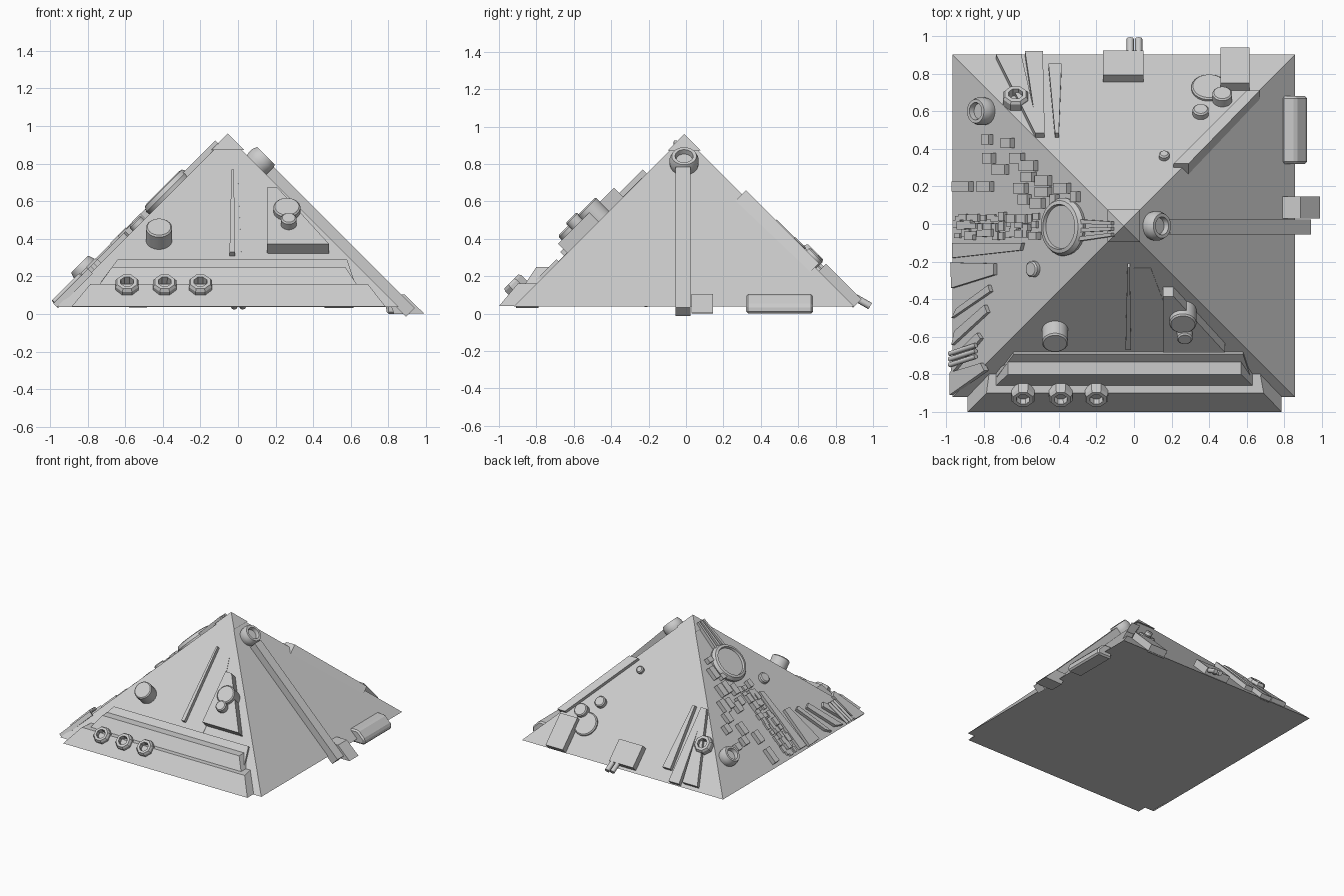
import bpy, bmesh, math, random
from mathutils import Vector

if "Cube" in bpy.data.objects:
    bpy.data.objects.remove(bpy.data.objects["Cube"])

random.seed(4)
CX, CY, APEX, BASE = -0.055, -0.01, 0.948, 0.037
OUT = {'front': Vector((0, -1, 0)), 'back': Vector((0, 1, 0)),
       'left': Vector((-1, 0, 0)), 'right': Vector((1, 0, 0))}


def finish(name, bm, smooth=False):
    bmesh.ops.recalc_face_normals(bm, faces=bm.faces)
    me = bpy.data.meshes.new(name)
    bm.to_mesh(me)
    bm.free()
    if smooth:
        me.shade_smooth()
        me.set_sharp_from_angle(angle=math.radians(35))
    ob = bpy.data.objects.new(name, me)
    bpy.context.collection.objects.link(ob)
    return ob


def on_face(face, x, y, n=0.0):
    """Point above a sloping side, from its plan position and normal height."""
    o = OUT[face]
    d = (x - CX) * o.x + (y - CY) * o.y
    return Vector((x, y, APEX - d)) + (o + Vector((0, 0, 1))).normalized() * n


def loft(name, loop_a, loop_b):
    bm = bmesh.new()
    a = [bm.verts.new(p) for p in loop_a]
    b = [bm.verts.new(p) for p in loop_b]
    bm.faces.new(a)
    bm.faces.new(b)
    for i in range(len(a)):
        j = (i + 1) % len(a)
        bm.faces.new((a[i], a[j], b[j], b[i]))
    return finish(name, bm)


def slab(name, face, pts, n1, n0=-0.01):
    return loft(name, [on_face(face, x, y, n0) for x, y in pts],
                [on_face(face, x, y, n1) for x, y in pts])


def block(name, face, x0, x1, y0, y1, n1):
    return slab(name, face, [(x0, y0), (x1, y0), (x1, y1), (x0, y1)], n1)


def lathe(name, face, x, y, profile, segs=24):
    """Revolve (radius, height) points about the side's normal."""
    o = OUT[face]
    n = (o + Vector((0, 0, 1))).normalized()
    t = o.cross(Vector((0, 0, 1)))
    s = n.cross(t)
    c = on_face(face, x, y)
    bm = bmesh.new()
    rings = []
    for r, h in profile:
        rings.append([bm.verts.new(c + n * h + r * (t * math.cos(a) + s * math.sin(a)))
                      for a in [2 * math.pi * (k + 0.5) / segs for k in range(segs)]])
    for p, q in zip(rings, rings[1:]):
        for k in range(segs):
            m = (k + 1) % segs
            bm.faces.new((p[k], p[m], q[m], q[k]))
    bm.faces.new(rings[0])
    bm.faces.new(rings[-1])
    return finish(name, bm, segs > 8)


def stud(name, face, x, y, r, n1):
    return lathe(name, face, x, y, [(r, -0.01), (r, n1 - 0.008), (r - 0.008, n1)])


def nut(name, face, x, y, r, n0, n1):
    return lathe(name, face, x, y, [(r, n0), (r, n1 - 0.015), (r * 0.85, n1),
                                    (r * 0.55, n1), (r * 0.5, n0 + 0.01)], 8)


def barrel(name, face, x, y, r, h):
    return lathe(name, face, x, y, [(r * 0.9, -0.02), (r, h * 0.25), (r, h * 0.6), (r * 0.85, h),
                                    (r * 0.62, h), (r * 0.55, h * 0.6)])


def rod(name, p, q, r):
    cu = bpy.data.curves.new(name, 'CURVE')
    cu.dimensions = '3D'
    cu.bevel_depth = r
    cu.bevel_resolution = 2
    cu.use_fill_caps = True
    sp = cu.splines.new('POLY')
    sp.points.add(1)
    sp.points[0].co = (*p, 1)
    sp.points[1].co = (*q, 1)
    bpy.context.collection.objects.link(bpy.data.objects.new(name, cu))


def pyramid(name, half, z0, z1):
    bm = bmesh.new()
    b = [bm.verts.new((CX + half * i, CY + half * j, z0)) for i, j in ((-1, -1), (1, -1), (1, 1), (-1, 1))]
    t = bm.verts.new((CX, CY, z1))
    bm.faces.new(b)
    for i in range(4):
        bm.faces.new((b[i], b[(i + 1) % 4], t))
    finish(name, bm)


# main body and capstone
pyramid('pyramid_body', APEX - BASE, BASE, APEX)
pyramid('capstone', 0.087, 0.873, 0.96)


# front: stepped ledges, profile of (y, z, left x, right x)
def ledge(name, prof):
    loft(name, [(l, y, z) for y, z, l, r in prof], [(r, y, z) for y, z, l, r in prof])


ledge('lower_ledge', [(-1.0, 0.04, -0.885, 0.785), (-0.90, 0.16, -0.785, 0.69),
                      (-0.79, 0.16, -0.77, 0.67), (-0.90, 0.04, -0.885, 0.785)])
ledge('upper_ledge', [(-0.86, 0.16, -0.735, 0.63), (-0.80, 0.25, -0.67, 0.57),
                      (-0.735, 0.25, -0.67, 0.57), (-0.78, 0.16, -0.735, 0.63)])
slab('ledge_backplate', 'front', [(-0.73, -0.80), (0.62, -0.80), (0.58, -0.68), (-0.64, -0.68)], 0.018)
for x in (-0.59, -0.39, -0.20):
    nut('front_nut', 'front', x, -0.86, 0.067, 0.03, 0.105)

# front: fittings
stud('front_cylinder', 'front', -0.42, -0.565, 0.07, 0.10)
slab('front_blade', 'front', [(-0.035, -0.21), (-0.022, -0.21), (-0.016, -0.65), (-0.045, -0.65)], 0.03)
slab('front_panel', 'front', [(0.0, -0.235), (0.09, -0.235), (0.16, -0.42), (0.16, -0.69), (0.02, -0.69)], 0.003)
slab('front_wedge', 'front', [(0.155, -0.335), (0.21, -0.335), (0.485, -0.635), (0.155, -0.635)], 0.07)
stud('wedge_disc', 'front', 0.26, -0.46, 0.072, 0.105)
stud('wedge_knob', 'front', 0.27, -0.53, 0.042, 0.12)

# right: central rail, top barrel and foot boxes
block('right_rail', 'right', 0.15, 0.90, -0.055, 0.025, 0.057)
barrel('rail_barrel', 'right', 0.10, -0.01, 0.078, 0.07)
foot = [(0.79, 0.105), (0.885, 0.105), (0.99, 0.003), (0.83, 0.0)]
loft('small_foot', [(x, 0.03, z) for x, z in foot], [(x, 0.145, z) for x, z in foot])
foot = [(0.785, 0.105), (0.86, 0.105), (0.92, 0.045), (0.92, 0.0), (0.79, 0.0)]
large = loft('large_foot', [(x, 0.32, z) for x, z in foot], [(x, 0.68, z) for x, z in foot])
bev = large.modifiers.new('bevel', 'BEVEL')
bev.width = 0.012

# back right ridge beam
slab('ridge_beam', 'back', [(0.21, 0.30), (0.29, 0.30), (0.67, 0.69), (0.60, 0.69)], 0.03, -0.05)

# back: boxes, pipes and studs
block('back_box', 'back', -0.165, 0.05, 0.755, 0.885, 0.055)
for x in (-0.02, 0.025):
    rod('back_pipe', (x, 0.88, 0.10), (x, 0.985, 0.04), 0.019)
block('back_corner_box', 'back', 0.46, 0.615, 0.71, 0.90, 0.055)
stud('back_disc', 'back', 0.40, 0.72, 0.095, 0.02)
stud('back_stud', 'back', 0.47, 0.66, 0.053, 0.055)
stud('back_stud', 'back', 0.355, 0.585, 0.043, 0.04)
stud('back_stud', 'back', 0.16, 0.355, 0.028, 0.03)
for a, b, lo, c, d in ((-0.735, -0.60, 0.88, -0.525, -0.505), (-0.58, -0.485, 0.895, -0.515, -0.475),
                       (-0.455, -0.385, 0.83, -0.42, -0.40)):
    slab('back_plank', 'back', [(a, lo), (b, lo), (d, 0.46), (c, 0.46)], 0.035)
nut('back_nut', 'back', -0.63, 0.65, 0.072, 0.0, 0.06)

# left: large dish with prongs
lathe('left_dish', 'left', -0.365, -0.015, [(0.15, -0.01), (0.155, 0.02), (0.14, 0.045),
                                            (0.12, 0.05), (0.115, 0.032)], 32)
for y in (-0.045, -0.015, 0.015):
    slab('dish_prong', 'left', [(-0.30, y * 1.6 - 0.022), (-0.10, y - 0.02),
                                (-0.10, y - 0.002), (-0.30, y * 1.6 + 0.002)], 0.03)
barrel('left_barrel', 'left', -0.79, 0.6, 0.075, 0.075)
stud('left_stud', 'left', -0.53, -0.24, 0.043, 0.03)

# left: blocky surface detail
for x, y, w in ((-.78, .45, .06), (-.77, .35, .07), (-.67, .43, .07), (-.71, .29, .09), (-.91, .20, .11),
                (-.79, .20, .09), (-.62, .35, .08), (-.56, .31, .10), (-.56, .25, .08), (-.60, .19, .08),
                (-.48, .23, .09), (-.48, .17, .09), (-.38, .19, .09), (-.31, .145, .05), (-.58, .13, .07),
                (-.51, .11, .08), (-.42, .13, .05)):
    block('left_block', 'left', x - w / 2 + 0.02, x + w / 2, y - 0.027, y + 0.027, 0.035)
for i in range(13):
    for j in range(3):
        x = -0.93 + i * 0.034 + random.uniform(-0.008, 0.008)
        y = -0.055 + j * 0.045 + random.uniform(-0.01, 0.01)
        w, h = random.uniform(0.01, 0.024), random.uniform(0.01, 0.024)
        block('left_small_block', 'left', x - w, x + w, y - h, y + h, random.uniform(0.01, 0.04))

# left: lower fins and pipes
for pts in ([(-.95, -.18), (-.95, -.10), (-.58, -.10), (-.59, -.14)],
            [(-.96, -.205), (-.73, -.21), (-.73, -.27), (-.955, -.34)],
            [(-.955, -.50), (-.93, -.45), (-.76, -.325), (-.75, -.36)],
            [(-.955, -.645), (-.94, -.57), (-.78, -.43), (-.765, -.47)],
            [(-.96, -.80), (-.945, -.70), (-.82, -.58), (-.80, -.61)],
            [(-.965, -.91), (-.965, -.79), (-.80, -.74), (-.78, -.78)]):
    slab('left_fin', 'left', pts, 0.025)
for y in (-0.69, -0.72, -0.75):
    rod('left_pipe', on_face('left', -0.96, y, 0.03), on_face('left', -0.82, y + 0.045, 0.03), 0.013)
